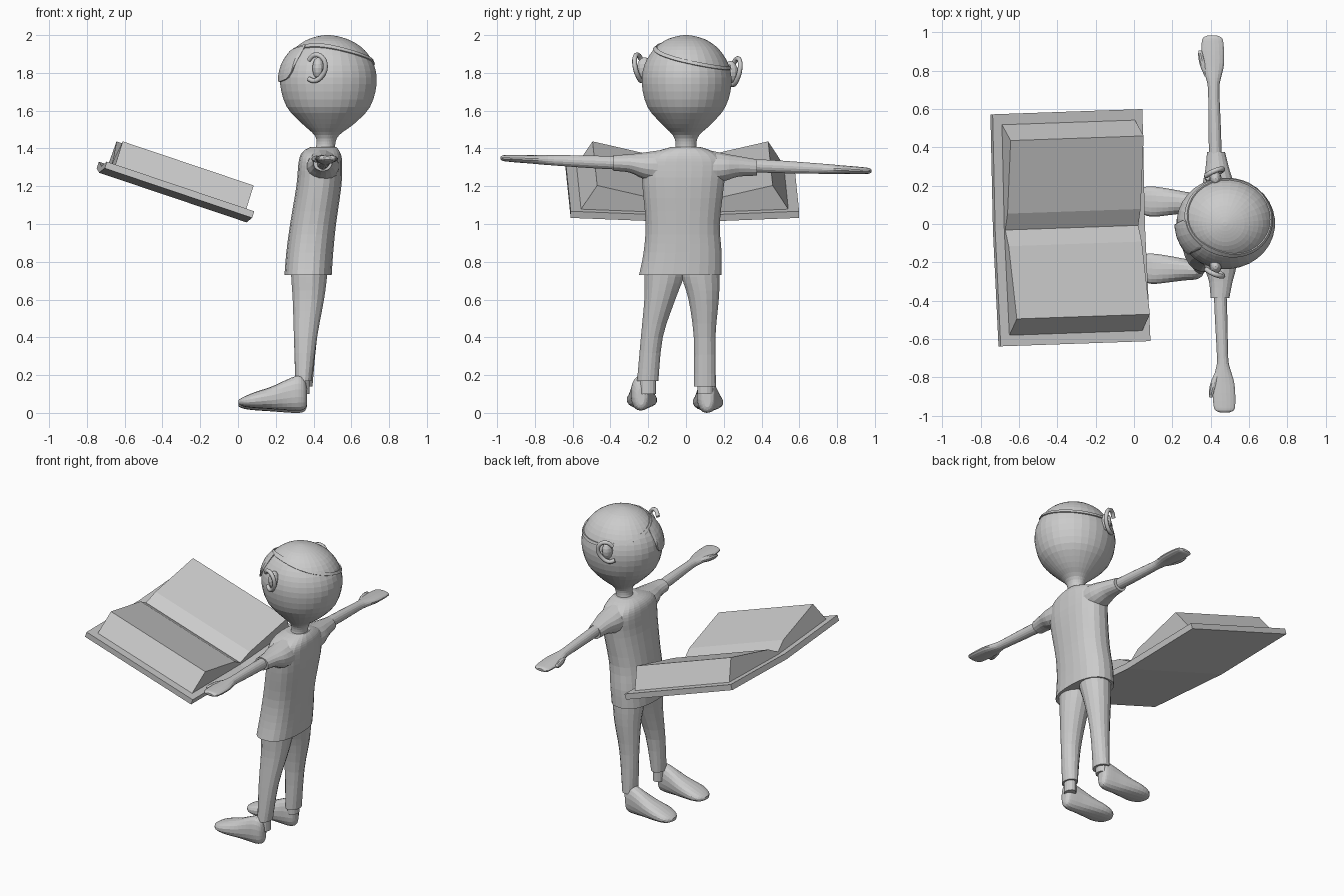
import bpy, bmesh, math
from mathutils import Vector, Matrix
from mathutils.bvhtree import BVHTree

if "Cube" in bpy.data.objects:
    bpy.data.objects.remove(bpy.data.objects["Cube"])

grey = bpy.data.materials.new("light grey")
grey.diffuse_color = (0.6, 0.6, 0.6, 1)
grey.use_nodes = True
grey.node_tree.nodes["Principled BSDF"].inputs["Base Color"].default_value = grey.diffuse_color


def finish(name, bm):
    bmesh.ops.recalc_face_normals(bm, faces=bm.faces)
    me = bpy.data.meshes.new(name)
    bm.to_mesh(me)
    bm.free()
    ob = bpy.data.objects.new(name, me)
    me.materials.append(grey)
    bpy.context.collection.objects.link(ob)
    return ob


def spline(rows, k):
    """Smooth in-between rows (Catmull-Rom)."""
    out = []
    n = len(rows)
    for i in range(n - 1):
        p = [rows[max(i - 1, 0)], rows[i], rows[i + 1], rows[min(i + 2, n - 1)]]
        for s in range(k):
            t = s / k
            out.append([0.5 * (2 * b + (c - a) * t + (2 * a - 5 * b + 4 * c - d) * t * t
                               + (3 * b - a - 3 * c + d) * t ** 3) for a, b, c, d in zip(*p)])
    return out + [list(rows[-1])]


def loft(name, axis, rows, seg=20, k=3, power=2.0):
    """Rows are (position on axis, lo, hi, lo, hi) for the other two axes."""
    bm = bmesh.new()
    others = [i for i in range(3) if i != axis]
    rings = []
    for pos, a0, a1, b0, b1 in spline(rows, k):
        ring = []
        for s in range(seg):
            t = 2 * math.pi * (s + 0.5) / seg
            c, d = math.cos(t), math.sin(t)
            co = [0, 0, 0]
            co[axis] = pos
            co[others[0]] = (a0 + a1) / 2 + (a1 - a0) / 2 * math.copysign(abs(c) ** (2 / power), c)
            co[others[1]] = (b0 + b1) / 2 + (b1 - b0) / 2 * math.copysign(abs(d) ** (2 / power), d)
            ring.append(bm.verts.new(co))
        rings.append(ring)
    for r, q in zip(rings, rings[1:]):
        for s in range(seg):
            bm.faces.new((r[s], r[(s + 1) % seg], q[(s + 1) % seg], q[s]))
    bm.faces.new(rings[0])
    bm.faces.new(rings[-1])
    return finish(name, bm)


# head and neck
head = loft("head", 2, [
    (1.36, .395, .515, -.065, .065), (1.42, .415, .515, -.055, .055),
    (1.47, .405, .535, -.07, .07), (1.53, .34, .615, -.13, .135),
    (1.62, .257, .70, -.205, .21), (1.74, .222, .735, -.235, .242),
    (1.84, .236, .722, -.222, .228), (1.92, .29, .672, -.175, .18),
    (1.97, .355, .60, -.115, .117), (1.992, .415, .535, -.055, .057),
    (2.0, .462, .488, -.012, .012)], seg=32)

# eye patch and its strap, wrapped onto the head
me = head.data
tree = BVHTree.FromPolygons([v.co.copy() for v in me.vertices],
                            [tuple(p.vertices) for p in me.polygons])


def on_head(a, z, off):
    d = Vector((math.cos(a), math.sin(a), 0))
    hit = tree.ray_cast(Vector((.475, .003, z)), d)[0]
    return hit + d * off


def strap_z(a):
    return 1.885 - .055 * math.sin(a) - .025 * math.cos(a)


def sheet(name, grid, closed, thick):
    bm = bmesh.new()
    vs = [[bm.verts.new(p) for p in row] for row in grid]
    n = len(vs)
    for i in range(n if closed else n - 1):
        for j in range(len(vs[0]) - 1):
            q = (i + 1) % n
            bm.faces.new((vs[i][j], vs[q][j], vs[q][j + 1], vs[i][j + 1]))
    ob = finish(name, bm)
    m = ob.modifiers.new("thickness", 'SOLIDIFY')
    m.thickness = thick
    m.offset = 0
    return ob


sheet("eye_patch_strap", [[on_head(a, strap_z(a) + dz, .004) for dz in (-.009, .009)]
                          for a in (2 * math.pi * i / 48 for i in range(48))], True, .008)
patch = []
for i in range(11):
    u = i / 5 - 1
    a = math.pi + .36 + .42 * u
    top = strap_z(a)
    low = top - .15 * (1 - abs(u) ** 4) ** .5 - .02
    patch.append([on_head(a, low + (top - low) * j / 6, .007) for j in range(7)])
sheet("eye_patch", patch, False, .009)

# ears: curled rim around a small bowl
rim = [(.375, .03, 1.868), (.405, .05, 1.895), (.445, .065, 1.882), (.463, .065, 1.835),
       (.445, .05, 1.785), (.405, .03, 1.758), (.375, .01, 1.768)]
for side, y, dz, label in ((-1, -.205, 0, "right"), (1, .22, -.02, "left")):
    cu = bpy.data.curves.new("ear_rim", 'CURVE')
    cu.dimensions = '3D'
    cu.bevel_depth = .013
    cu.bevel_resolution = 2
    cu.use_fill_caps = True
    cu.resolution_u = 4
    sp = cu.splines.new('BEZIER')
    sp.bezier_points.add(len(rim) - 1)
    for bp, (px, py, pz) in zip(sp.bezier_points, rim):
        bp.co = (px, y + side * py, pz + dz)
        bp.handle_left_type = bp.handle_right_type = 'AUTO'
    cu.materials.append(grey)
    ob = bpy.data.objects.new(label + "_ear_rim", cu)
    bpy.context.collection.objects.link(ob)
    bm = bmesh.new()
    bmesh.ops.create_uvsphere(bm, u_segments=14, v_segments=8, radius=1, matrix=Matrix.Translation(
        (.425, y + side * .015, 1.825 + dz)) @ Matrix.Diagonal((.032, .04, .058, 1)))
    finish(label + "_ear_bowl", bm)

# shirt with sleeves
loft("shirt", 2, [
    (.73, .245, .497, -.25, .19), (.85, .255, .505, -.226, .19), (1.0, .275, .52, -.215, .18),
    (1.2, .308, .548, -.232, .202), (1.31, .318, .552, -.235, .212), (1.36, .328, .548, -.205, .185),
    (1.39, .35, .535, -.14, .13), (1.408, .385, .52, -.075, .075)], seg=24, power=2.4)
loft("right_sleeve", 1, [(-.385, .398, .498, 1.28, 1.365), (-.3, .39, .515, 1.272, 1.37),
                         (-.22, .365, .535, 1.235, 1.38), (-.1, .36, .535, 1.2, 1.398)], seg=16)
loft("left_sleeve", 1, [(.1, .35, .53, 1.2, 1.398), (.2, .355, .525, 1.225, 1.375),
                        (.28, .37, .50, 1.25, 1.36), (.375, .38, .475, 1.255, 1.343)], seg=16)


# arms with mitten hands; the profile runs from shoulder to fingertip
arm = [(.3, .034, .036), (.5, .033, .034), (.7, .03, .028), (.76, .04, .026), (.82, .056, .023),
       (.88, .06, .021), (.94, .058, .018), (.97, .05, .015), (.982, .025, .007)]
for side, label, x0, dx, z0, dz in ((-1, "right", .436, .037, 1.308, .042),
                                    (1, "left", .433, -.025, 1.325, -.045)):
    loft(label + "_arm", 1, [(side * y, x0 + dx * y - w, x0 + dx * y + w,
                              z0 + dz * y - h, z0 + dz * y + h) for y, w, h in arm], seg=16)
    xc, zc = x0 + dx * .85, z0 + dz * .85
    loft(label + "_thumb", 1, [(side * y, xc + a, xc + b, zc - h, zc + h) for y, a, b, h in (
        (.77, -.045, -.005, .014), (.83, -.07, -.03, .018),
        (.88, -.078, -.048, .015), (.905, -.075, -.06, .006))], seg=10)

# trouser legs
loft("right_trouser_leg", 2, [
    (.8, .28, .48, -.22, -.005), (.72, .28, .473, -.222, -.01), (.6, .288, .457, -.222, -.055),
    (.4, .295, .42, -.24, -.122), (.17, .303, .39, -.26, -.145)], seg=16)
loft("left_trouser_leg", 2, [
    (.8, .28, .48, -.03, .175), (.72, .28, .473, -.025, .18), (.6, .288, .457, .012, .175),
    (.4, .295, .42, .04, .157), (.14, .303, .395, .04, .16)], seg=16)

# shoes
shoe = [(.002, .10, .145, .035, .055), (.03, .06, .185, .022, .073), (.09, .037, .197, .014, .098),
        (.18, .045, .185, .008, .128), (.26, .055, .17, .002, .165), (.32, .06, .16, 0, .185),
        (.352, .075, .15, .008, .165), (.364, .095, .13, .03, .12)]
for label, dy, dz in (("left", 0, 0), ("right", -.35, .012)):
    loft(label + "_shoe", 0, [(x, a + dy, b + dy, c + dz, d + dz)
                              for x, a, b, c, d in shoe], seg=18, power=2.3)
    loft(label + "_ankle", 2, [(z, .31, .38, .06 + dy * .87, .145 + dy * .87)
                               for z in (.1, .22)], seg=14, k=1)

# open book: cross-sections pushed along its length, then tilted
place = (Matrix.Translation((-.345, -.02, 1.14)) @ Matrix.Rotation(math.radians(2), 4, 'Z')
         @ Matrix.Rotation(math.radians(18.6), 4, 'Y'))


def extrude_profile(name, pts, u0, u1):
    bm = bmesh.new()
    a, b = [[bm.verts.new((u, v, w)) for v, w in pts] for u in (u0, u1)]
    n = len(pts)
    for i in range(n):
        bm.faces.new((a[i], a[(i + 1) % n], b[(i + 1) % n], b[i]))
    bm.faces.new(a)
    bm.faces.new(b)
    bm.transform(place)
    return finish(name, bm)


extrude_profile("book_cover", [(-.605, .025), (0, 0), (.605, .025),
                               (.605, .062), (0, .037), (-.605, .062)], -.412, .412)
for side, label in ((-1, "right"), (1, "left")):
    extrude_profile(label + "_pages", [(0, .035), (side * .55, .058), (side * .465, .192),
                                       (side * .085, .10), (0, .052)], -.362, .37)
